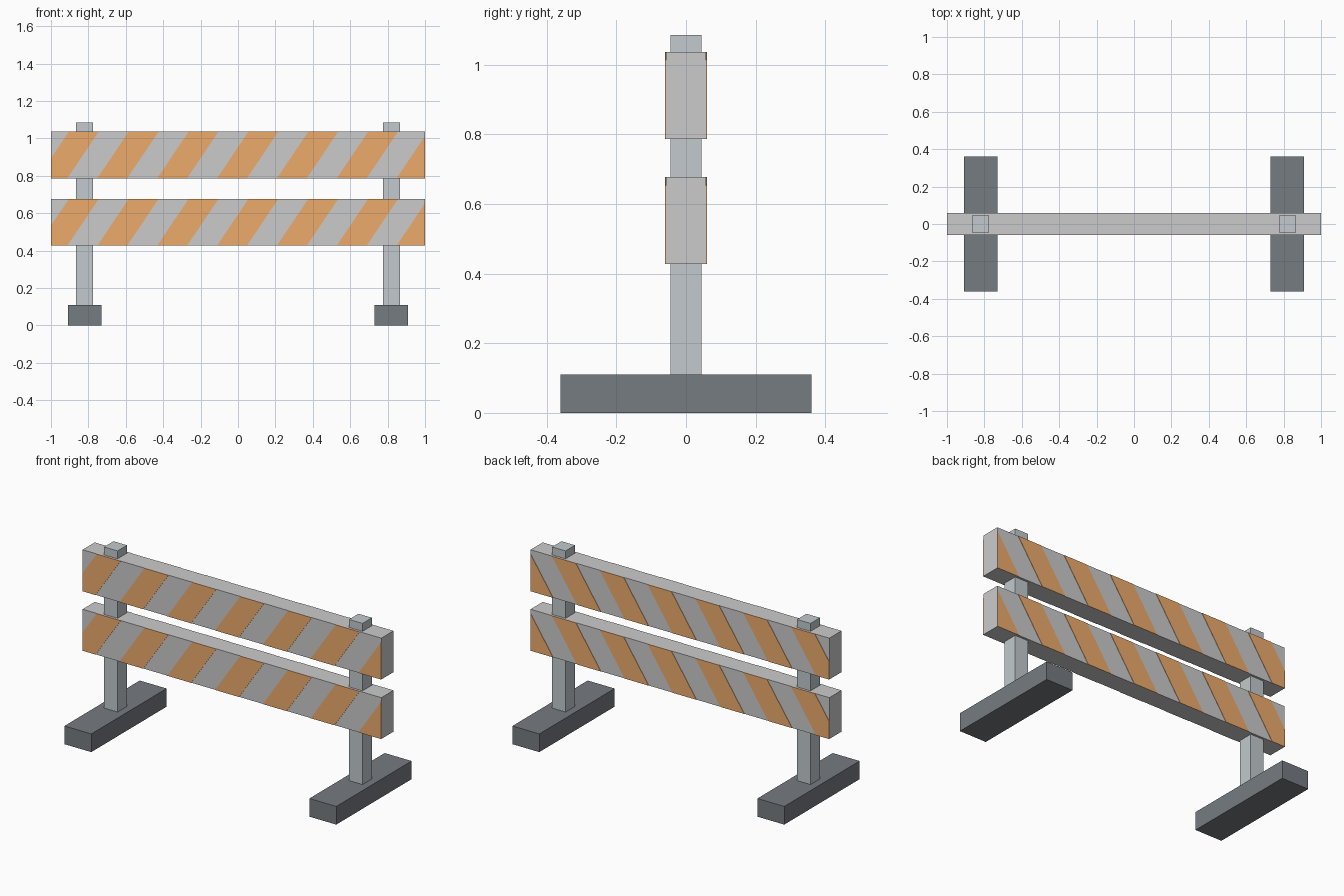
import bpy, bmesh
from mathutils import Vector

if "Cube" in bpy.data.objects:
    bpy.data.objects.remove(bpy.data.objects["Cube"])


def material(name, rgb):
    m = bpy.data.materials.new(name)
    m.diffuse_color = (*rgb, 1)
    m.use_nodes = True
    m.node_tree.nodes["Principled BSDF"].inputs["Base Color"].default_value = m.diffuse_color
    return m


WHITE = material("off_white", (0.82, 0.83, 0.80))
ORANGE = material("orange", (0.85, 0.41, 0.15))
STEEL = material("steel_grey", (0.54, 0.59, 0.61))
RUBBER = material("dark_rubber", (0.18, 0.20, 0.22))


def finish(name, bm, mat):
    bmesh.ops.recalc_face_normals(bm, faces=bm.faces)
    me = bpy.data.meshes.new(name)
    bm.to_mesh(me)
    bm.free()
    me.materials.append(mat)
    ob = bpy.data.objects.new(name, me)
    bpy.context.collection.objects.link(ob)
    return ob


def box(name, lo, hi, mat):
    lo, hi = Vector(lo), Vector(hi)
    bm = bmesh.new()
    bmesh.ops.create_cube(bm, size=1)
    bmesh.ops.scale(bm, vec=hi - lo, verts=bm.verts)
    bmesh.ops.translate(bm, vec=(lo + hi) / 2, verts=bm.verts)
    return finish(name, bm, mat)


BOARD_Y, STRIPE_Y = 0.058, 0.06
PITCH, WIDTH, SLANT = 0.32, 0.16, 0.168


def stripes(name, z0, z1, side):
    """Slanted thin panels on one board face, trimmed at the board ends."""
    bm = bmesh.new()
    for i in range(7):
        x = -1.072 + i * PITCH
        outline = [(x, z0), (x + WIDTH, z0),
                   (x + WIDTH + SLANT, z1), (x + SLANT, z1)]
        face = bm.faces.new([bm.verts.new((px, side * BOARD_Y, pz)) for px, pz in outline])
        ext = bmesh.ops.extrude_face_region(bm, geom=[face], use_keep_orig=True)
        top = [v for v in ext["geom"] if isinstance(v, bmesh.types.BMVert)]
        bmesh.ops.translate(bm, vec=(0, side * (STRIPE_Y - BOARD_Y), 0), verts=top)
    for end in (-1, 1):
        cut = bmesh.ops.bisect_plane(bm, geom=bm.verts[:] + bm.edges[:] + bm.faces[:],
                                     plane_co=(end, 0, 0), plane_no=(end, 0, 0),
                                     clear_outer=True)
        edges = [e for e in cut["geom_cut"] if isinstance(e, bmesh.types.BMEdge)]
        bmesh.ops.holes_fill(bm, edges=edges)
    return finish(name, bm, ORANGE)


# Feet and posts
for label, x in (("left", -0.82), ("right", 0.82)):
    box(f"{label}_foot", (x - 0.09, -0.36, 0), (x + 0.09, 0.36, 0.11), RUBBER)
    box(f"{label}_post", (x - 0.045, -0.045, 0.11), (x + 0.045, 0.045, 1.085), STEEL)

# Boards with stripes front and back
for label, z0 in (("lower", 0.427), ("upper", 0.787)):
    z1 = z0 + 0.25
    box(f"{label}_board", (-1, -BOARD_Y, z0), (1, BOARD_Y, z1), WHITE)
    stripes(f"{label}_front_stripes", z0, z1, -1)
    stripes(f"{label}_back_stripes", z0, z1, 1)
